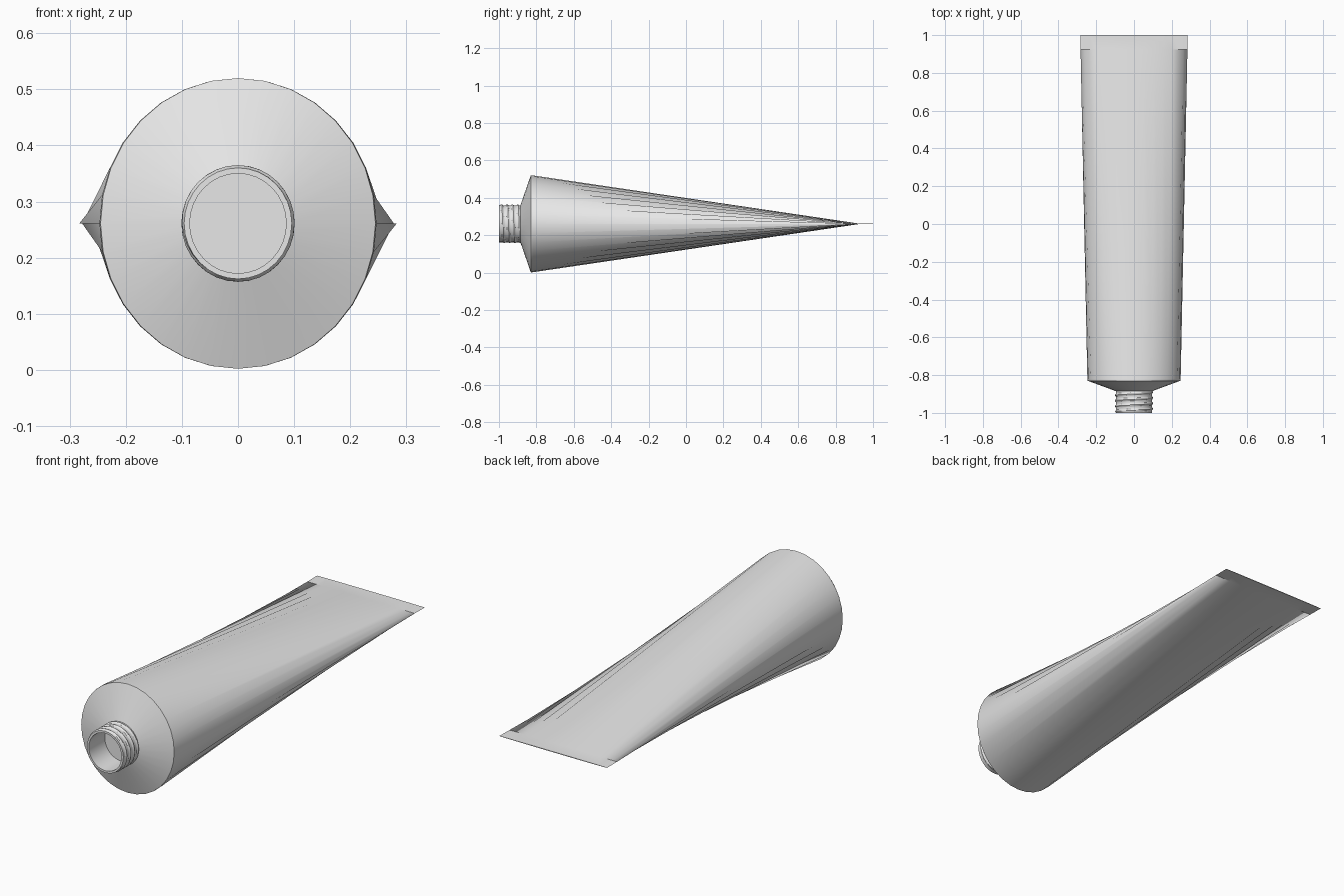
import bpy, bmesh
from math import sin, cos, pi, tau

cube = bpy.data.objects.get("Cube")
if cube:
    bpy.data.objects.remove(cube)

SIDES = 32
CENTRE_Z = 0.261

metal = bpy.data.materials.new("light grey")
metal.use_nodes = True
metal.diffuse_color = (0.8, 0.8, 0.8, 1)
metal.node_tree.nodes["Principled BSDF"].inputs["Base Color"].default_value = (0.8, 0.8, 0.8, 1)


def ellipse(y, rx, rz):
    """One cross-section around the tube's long axis."""
    return [(rx * cos(tau * i / SIDES), y, CENTRE_Z + rz * sin(tau * i / SIDES))
            for i in range(SIDES)]


def loft(name, rings, cap_start=False, cap_end=False):
    """Skin a list of equal-sized rings."""
    bm = bmesh.new()
    loops = [[bm.verts.new(p) for p in ring] for ring in rings]
    for a, b in zip(loops, loops[1:]):
        for i in range(SIDES):
            j = (i + 1) % SIDES
            bm.faces.new((a[i], b[i], b[j], a[j]))
    if cap_start:
        bm.faces.new(loops[0])
    if cap_end:
        bm.faces.new(loops[-1][::-1])
    mesh = bpy.data.meshes.new(name)
    bm.to_mesh(mesh)
    bm.free()
    mesh.materials.append(metal)
    obj = bpy.data.objects.new(name, mesh)
    bpy.context.collection.objects.link(obj)
    bpy.ops.object.select_all(action="DESELECT")
    obj.select_set(True)
    bpy.context.view_layer.objects.active = obj
    bpy.ops.object.shade_smooth_by_angle(angle=pi / 6)
    return obj


# Body: round at the shoulder, flattening to a wide crimped end
loft("tube_body", [ellipse(-0.83, 0.245, 0.259),
                   ellipse(-0.82, 0.247, 0.259),
                   ellipse(0.925, 0.283, 0.0015),
                   ellipse(1.0, 0.284, 0.0015)], cap_end=True)

# Shoulder: shallow cone from the neck to the body
loft("shoulder", [ellipse(-0.885, 0.096, 0.1), ellipse(-0.83, 0.245, 0.259)])

# Neck: helical thread outside, plain bore inside, closed by a floor
PITCH, STEPS, Y0, Y1 = 0.029, 32, -0.99, -0.882


def thread_ring(y):
    ring = []
    for i in range(SIDES):
        t = tau * i / SIDES
        ridge = max(0, sin(tau * (y / PITCH + i / SIDES)))
        r = 0.096 + 0.005 * ridge
        ring.append((r * cos(t), y, CENTRE_Z + r * 1.03 * sin(t)))
    return ring


bore = [ellipse(-0.88, 0.086, 0.089), ellipse(-1.0, 0.086, 0.089)]
rim = [ellipse(-1.0, 0.096, 0.099)]
thread = [thread_ring(Y0 + (Y1 - Y0) * k / STEPS) for k in range(STEPS + 1)]
loft("threaded_neck", bore + rim + thread, cap_start=True)
